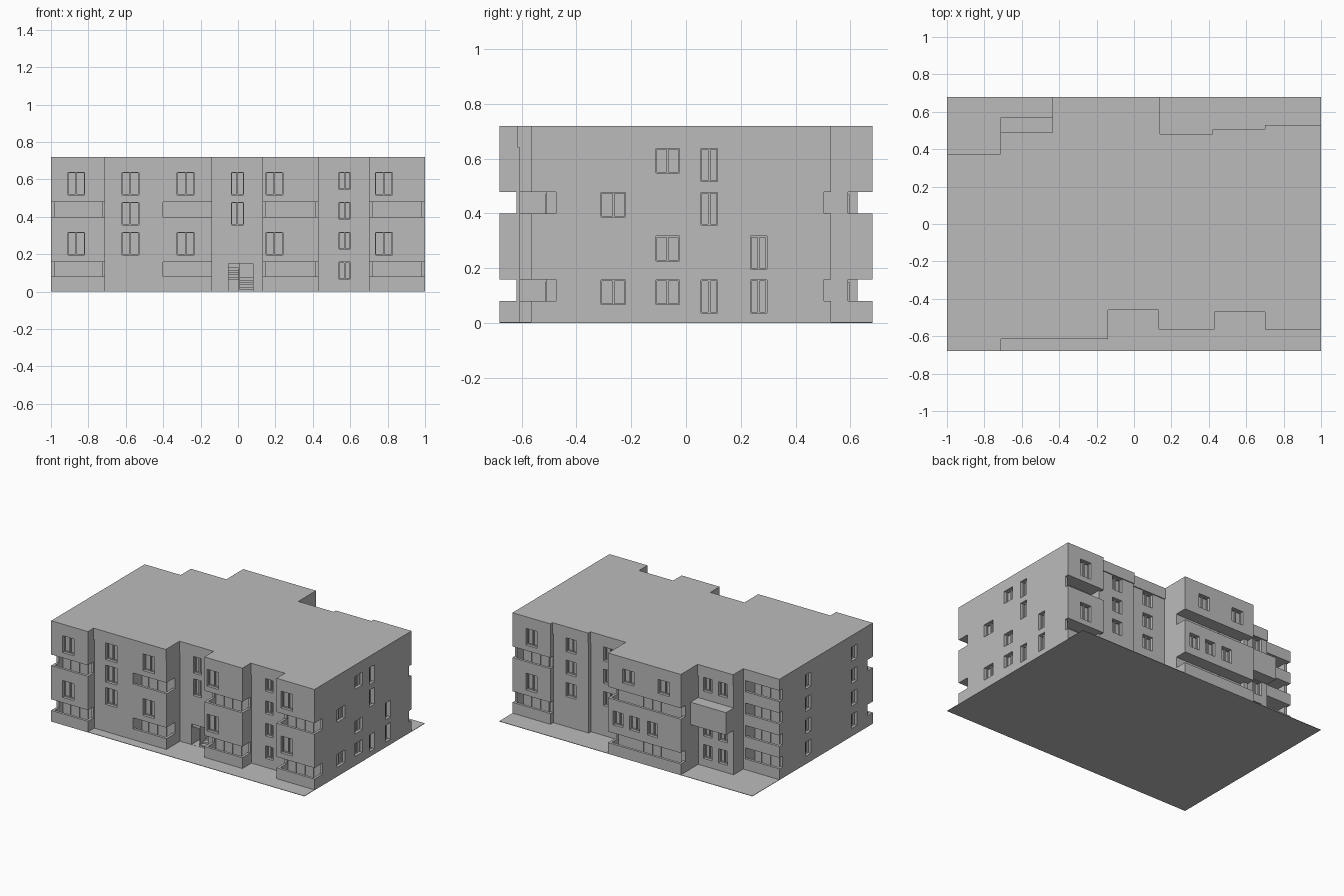
import bpy, bmesh
from mathutils import Matrix, Vector

cube = bpy.data.objects.get("Cube")
if cube:
    bpy.data.objects.remove(cube)

grey = bpy.data.materials.new("plain grey")
grey.use_nodes = True
COLOR = (0.5, 0.5, 0.5, 1)
grey.diffuse_color = COLOR
grey.node_tree.nodes["Principled BSDF"].inputs["Base Color"].default_value = COLOR


def make(name, bm):
    bmesh.ops.recalc_face_normals(bm, faces=bm.faces)
    mesh = bpy.data.meshes.new(name)
    bm.to_mesh(mesh)
    bm.free()
    mesh.materials.append(grey)
    ob = bpy.data.objects.new(name, mesh)
    bpy.context.scene.collection.objects.link(ob)
    return ob


def boxes(name, items):
    bm = bmesh.new()
    for xs, ys, zs in items:
        lo, hi = zip(*(sorted(r) for r in (xs, ys, zs)))
        size = Vector(hi) - Vector(lo)
        mid = (Vector(hi) + Vector(lo)) / 2
        bmesh.ops.create_cube(bm, size=1, matrix=Matrix.Translation(mid) @ Matrix.Diagonal((*size, 1)))
    return make(name, bm)


def prism(name, outline, z0, z1):
    bm = bmesh.new()
    face = bm.faces.new([bm.verts.new((x, y, z0)) for x, y in outline])
    top = bmesh.ops.extrude_face_region(bm, geom=[face])["geom"]
    bmesh.ops.translate(bm, vec=(0, 0, z1 - z0), verts=[v for v in top if isinstance(v, bmesh.types.BMVert)])
    return make(name, bm)


# Bays of each facade: x start, x end, wall y, has balconies
FRONT = [(-1, -.71, -.68, 1), (-.71, -.14, -.615, 0), (-.14, .13, -.46, 0),
         (.13, .43, -.565, 1), (.43, .70, -.47, 0), (.70, 1, -.565, 1)]
BACK = [(-1, -.715, .375, 1), (-.715, -.435, .49, 0), (-.435, .14, .68, 1),
        (.14, .42, .48, 0), (.42, .70, .505, 0), (.70, 1, .53, 1)]
FLOOR = .16
ROOF = 4 * FLOOR


def outline(inset):
    pts = []
    for bays, step, order in ((FRONT, inset, 1), (BACK, -inset, -1)):
        for x0, x1, y, balcony in bays[::order]:
            wall = y if balcony else y + step
            pts += [(x0, wall), (x1, wall)][::order]
    return pts


prism("roof_parapet", outline(0), ROOF, .72)
walls = prism("walls", outline(.007), 0, ROOF)
boxes("ground_plate", [((-1, 1), (-.68, .68), (0, .003))])

cuts, bars = [], []


def balcony(x0, x1, yf, side_y, yb, levels, left=True, right=True):
    """Recess behind a parapet, open above it at the front and chosen ends."""
    s = 1 if yb > yf else -1
    for level in levels:
        z = level * FLOOR
        cuts.append(((x0 + .018, x1 - .018), (yf + s * .018, yb), (z + .008, z + FLOOR - .001)))
        cuts.append(((x0 - .02 if left else x0 + .018, x1 + .02 if right else x1 - .018),
                     (yf - s * .03, side_y), (z + .08, z + FLOOR - .001)))
        # Door frame on the rear wall of the recess
        mid = (x0 + x1) / 2
        for x in (mid - .07, mid, mid + .07):
            bars.append(((x - .004, x + .004), (yb - s * .006, yb + s * .006), (z + .008, z + .15)))


balcony(-1, -.71, -.68, -.618, -.57, (0, 2))
balcony(-.42, -.14, -.608, -.51, -.508, (0, 2), left=False)
balcony(.13, .43, -.565, -.475, -.46, (0, 2))
balcony(.70, 1, -.565, -.475, -.46, (0, 2))
balcony(.70, 1, .53, .503, .43, (0, 2))
balcony(-.435, .14, .68, .592, .59, (0, 2))
balcony(-1, -.715, .375, .34, .27, range(4), right=False)


def window(axis, a, w, wall, out, z0, z1):
    """Recessed opening with a frame and centre bar, in a wall facing out."""
    def put(target, along, depth, zs):
        target.append((along, depth, zs) if axis == "x" else (depth, along, zs))
    put(cuts, (a - w / 2, a + w / 2), (wall + out * .03, wall - out * .03), (z0, z1))
    depth = (wall - out * .035, wall - out * .02)
    for c in (a - w / 2, a, a + w / 2):
        put(bars, (c - .004, c + .004), depth, (z0, z1))
    for z in (z0, z1):
        put(bars, (a - w / 2, a + w / 2), depth, (z - .004, z + .004))


def column(axis, a, w, wall, out, levels, h):
    for level in levels:
        top = (level + 1) * FLOOR - .003
        window(axis, a, w, wall, out, top - h, top)


# Front windows
for x, y in ((-.865, -.68), (-.28, -.608), (.195, -.565), (.78, -.565)):
    column("x", x, .09, y, -1, (1, 3), .12)
column("x", -.575, .09, -.608, -1, (1, 2, 3), .12)
column("x", -.003, .065, -.453, -1, (2, 3), .12)
column("x", .57, .06, -.463, -1, range(4), .09)

# Back windows
column("x", .85, .09, .53, 1, (1, 3), .12)
column("x", .56, .08, .498, 1, (1, 2, 3), .1)
column("x", .28, .08, .473, 1, (1, 2, 3), .1)
for x in (.06, -.07, -.21):
    column("x", x, .08, .68, 1, (1,), .1)
for x in (-.02, -.3):
    column("x", x, .09, .68, 1, (3,), .1)
for x in (-.51, -.63):
    column("x", x, .07, .483, 1, (0, 1, 3), .1)

# Side windows
column("y", -.265, .09, 1, 1, (0, 2), .09)
column("y", -.067, .085, 1, 1, (0, 1, 3), .09)
column("y", .085, .06, 1, 1, (0, 2, 3), .12)
column("y", .265, .06, 1, 1, (0, 1), .12)
for y in (.05, -.47):
    column("y", y, .06, -1, -1, range(4), .1)

# Entrance opening
cuts.append(((-.05, .08), (-.5, -.2), (.004, .15)))

# Cut every opening out of the walls
cutter = boxes("opening_cutter", cuts)
cutter.hide_render = True
mod = walls.modifiers.new("openings", "BOOLEAN")
mod.operation = "DIFFERENCE"
mod.solver = "EXACT"
mod.use_self = True
mod.object = cutter
bpy.context.view_layer.objects.active = walls
bpy.ops.object.modifier_apply(modifier=mod.name)
bpy.data.objects.remove(cutter)
boxes("window_frames", bars)

# Enclosed box bay on the back
boxes("box_bay", [((-.715, -.435), (.47, .57), (2 * FLOOR, 3 * FLOOR))])

# Partition ends in the wide back balconies
boxes("balcony_fins", [((-.435, -.40), (.58, .626), (l * FLOOR, (l + 1) * FLOOR)) for l in (0, 2)])

# Entrance stairs: one flight up to a landing, one returning above
steps = []
N = 6
for i in range(N):
    rise = .075 / N
    y = -.44 + i * .03
    steps.append(((.01, .08), (y, -.2), (i * rise, (i + 1) * rise)))
    top = .15 - i * rise
    steps.append(((-.05, .003), (y, y + .03), (top - 2 * rise, top)))
boxes("entrance_stairs", steps)
boxes("stair_divider", [((.003, .01), (-.44, -.2), (0, .15))])
